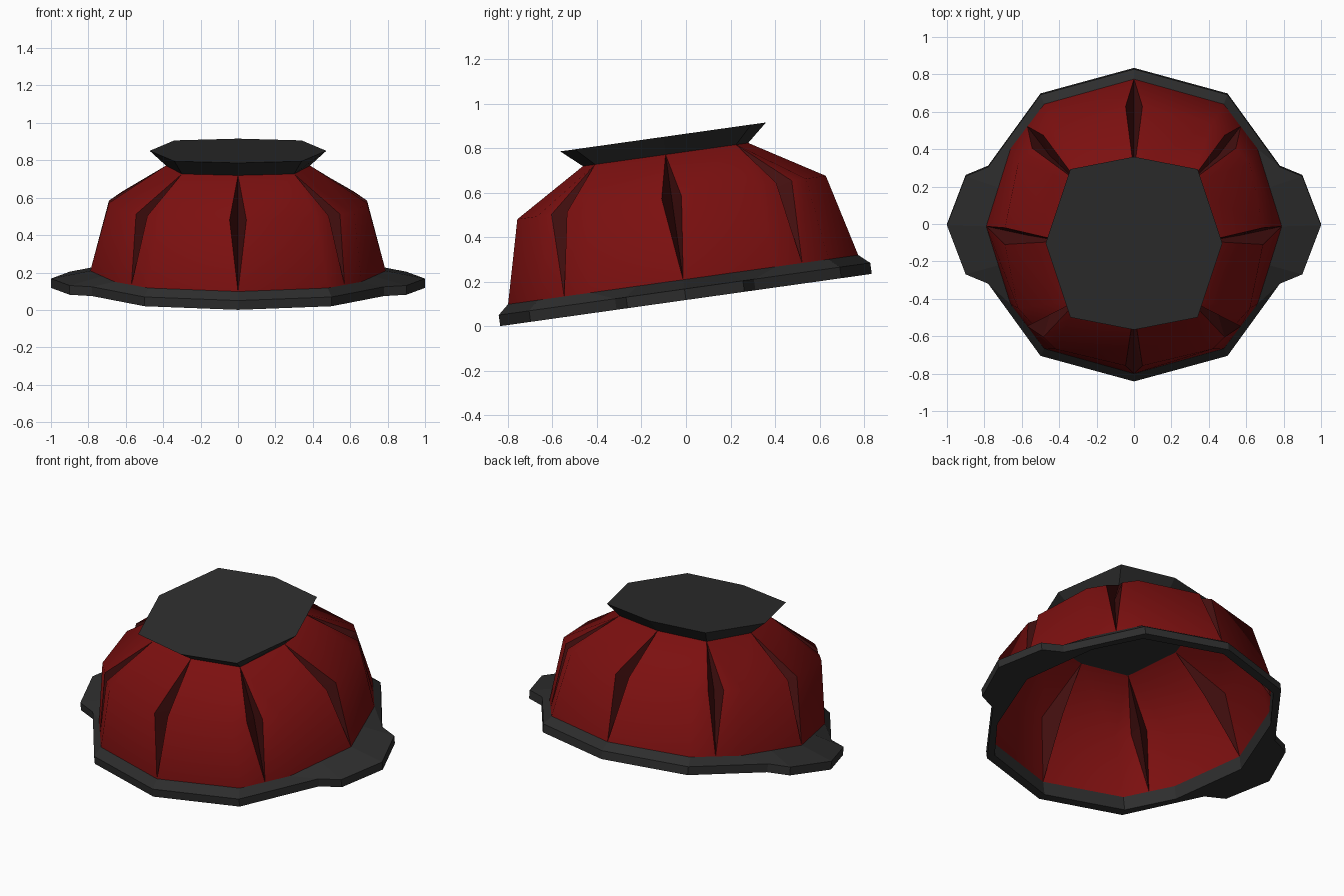
import bpy, bmesh, math
from mathutils import Matrix, Vector

cube = bpy.data.objects.get("Cube")
if cube:
    bpy.data.objects.remove(cube)


def material(name, color):
    m = bpy.data.materials.new(name)
    m.use_nodes = True
    m.diffuse_color = (*color, 1)
    m.node_tree.nodes["Principled BSDF"].inputs["Base Color"].default_value = (*color, 1)
    return m


RED = material("deep red", (0.2, 0.005, 0.005))
DARK_RED = material("groove dark red", (0.06, 0.005, 0.005))
GREY = material("charcoal grey", (0.026, 0.026, 0.026))

# Everything leans forward by the same angle
TILT = Matrix.Translation((0, 0, 0.118)) @ Matrix.Rotation(math.radians(8), 4, "X")


def build(name, faces, mats, smooth=False):
    """Mirror one quarter's faces (points, material index) across x and y."""
    bm = bmesh.new()
    for sx in (1, -1):
        for sy in (1, -1):
            for pts, mat in faces:
                vs = [bm.verts.new((x * sx, y * sy, z)) for x, y, z in pts]
                f = bm.faces.new(vs if sx * sy > 0 else vs[::-1])
                f.material_index = mat
                f.smooth = smooth
    bmesh.ops.remove_doubles(bm, verts=bm.verts, dist=0.0005)
    # Creases follow the groove borders and groove bottoms
    for e in bm.edges:
        e.smooth = smooth and not any(f.material_index for f in e.link_faces)
    bm.transform(TILT)
    me = bpy.data.meshes.new(name)
    bm.to_mesh(me)
    bm.free()
    for m in mats:
        me.materials.append(m)
    ob = bpy.data.objects.new(name, me)
    bpy.context.collection.objects.link(ob)
    return ob


def level(points, z):
    return [Vector((x, y, z)) for x, y in points]


def strip(upper, lower):
    """Outward faces between two quarter rows running from +y to +x."""
    return [([upper[i], upper[i + 1], lower[i + 1], lower[i]], 0)
            for i in range(len(upper) - 1)]


# Base flange with side tabs
outer = [(0, 0.843), (0.5, 0.705), (0.78, 0.315), (0.9, 0.265), (1, 0)]
inner = [(0, 0.795), (0.48, 0.66), (0.66, 0.42), (0.725, 0.21), (0.79, 0)]
rows = [level(inner, 0), level(inner, 0.092), level(outer, 0.05),
        level(outer, 0), level(inner, 0)]
flange = []
for a, b in zip(rows, rows[1:]):
    flange += strip(a, b)
build("base_flange", flange, [GREY])

# Dome shell: panels separated by pointed grooves
t0, t1, t2 = level([(0, 0.375), (0.3, 0.32), (0.385, 0)], 0.66)
m0, m1, m2, m3, m4, m5 = level([(0.045, 0.7), (0.42, 0.61), (0.485, 0.545),
                                (0.545, 0.475), (0.62, 0.39), (0.69, 0.045)], 0.465)
b0, b1, bd, b2, b3 = level([(0, 0.795), (0.48, 0.66), (0.57, 0.54),
                            (0.66, 0.42), (0.79, 0)], 0.09)
c0, cd, c2 = level([(0, 0.57), (0.45, 0.43), (0.57, 0)], 0.43)
panels = [[t0, t1, m1, m0], [t1, m2, m1], [m0, m1, b1, b0], [m1, m2, bd, b1],
          [t1, t2, m5, m4], [t1, m4, m3], [m4, m5, b3, b2], [m3, m4, b2, bd]]
grooves = [[t0, m0, c0], [c0, m0, b0], [t1, cd, m2], [cd, bd, m2],
           [t1, m3, cd], [cd, m3, bd], [t2, c2, m5], [c2, b3, m5]]
build("dome_shell", [(p, 0) for p in panels] + [(g, 1) for g in grooves],
      [RED, DARK_RED], smooth=True)

# Flared cap closing the top
rim = [(0, 0.467), (0.34, 0.4), (0.472, 0)]
top = level(rim, 0.74)
low = [t0, t1, t2]
cap = strip(top, low)
cap.append(([Vector((0, 0, 0.74))] + top[::-1], 0))
cap.append(([Vector((0, 0, 0.66))] + low, 0))
# Rows run clockwise seen from above, so the lid uses the reversed order
build("top_cap", cap, [GREY])
